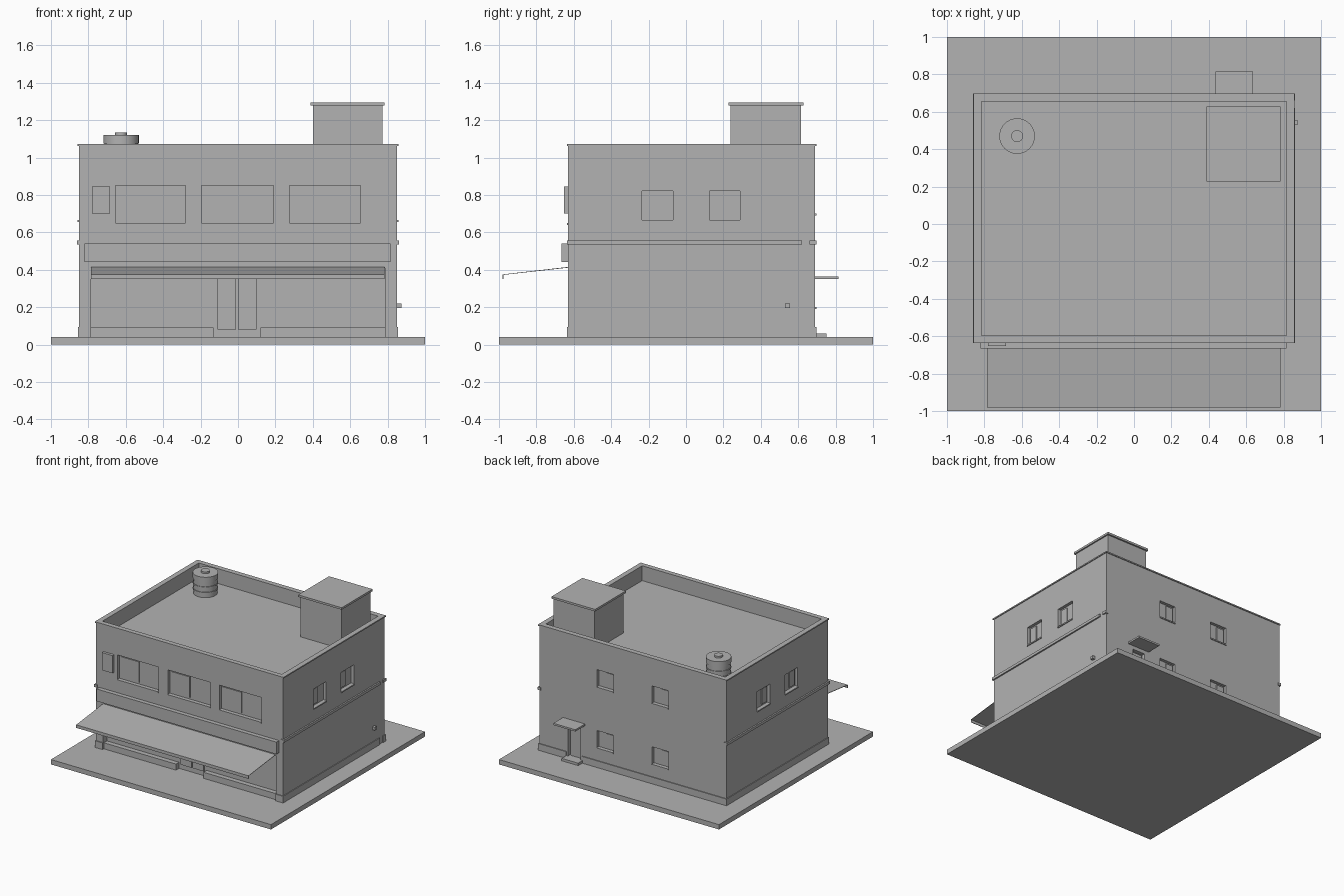
import bpy, bmesh
from mathutils import Matrix, Vector

if "Cube" in bpy.data.objects:
    bpy.data.objects.remove(bpy.data.objects["Cube"], do_unlink=True)

GREY = (0.45, 0.45, 0.45, 1)
mat = bpy.data.materials.new("plain_grey")
mat.use_nodes = True
mat.diffuse_color = GREY
mat.node_tree.nodes["Principled BSDF"].inputs["Base Color"].default_value = GREY


def boxes(name, *spans):
    """One object made of boxes, each given as (x0, x1, y0, y1, z0, z1)."""
    bm = bmesh.new()
    for x0, x1, y0, y1, z0, z1 in spans:
        centre = Vector((x0 + x1, y0 + y1, z0 + z1)) / 2
        size = Matrix.Diagonal((x1 - x0, y1 - y0, z1 - z0, 1))
        bmesh.ops.create_cube(bm, size=1, matrix=Matrix.Translation(centre) @ size)
    return finish(name, bm)


def finish(name, bm):
    mesh = bpy.data.meshes.new(name)
    bm.to_mesh(mesh)
    bm.free()
    mesh.materials.append(mat)
    obj = bpy.data.objects.new(name, mesh)
    bpy.context.collection.objects.link(obj)
    return obj


# Main dimensions
GROUND, ROOF, TOP = 0.04, 0.95, 1.07
W, FRONT, BACK = 0.85, -0.63, 0.69
DEPTH, LIP = 0.025, 0.007

# Openings: start positions along each wall
front_x = [(-0.655, -0.28), (-0.195, 0.19), (0.275, 0.655)]
side_y = [(-0.235, -0.07), (0.125, 0.29)]
back_x = [(-0.325, -0.175), (0.175, 0.325)]

cuts = [(-0.815, 0.815, FRONT + 0.035, BACK - 0.035, ROOF, TOP + 0.1),
        (-0.785, 0.785, FRONT - 0.1, FRONT + 0.05, GROUND, 0.41),
        (0.475, 0.59, BACK - 0.03, BACK + 0.1, 0.06, 0.32)]
sills, sashes = [], []
for a, b in front_x:
    cuts.append((a, b, FRONT - 0.1, FRONT + DEPTH, 0.65, 0.85))
    sills.append((a, b, FRONT - LIP, FRONT + DEPTH, 0.64, 0.65))
    sashes.append((a + 0.015, a + 0.185, FRONT + 0.017, FRONT + DEPTH, 0.665, 0.835))
for a, b in side_y:
    for s in (-1, 1):
        def span(p, q):
            return sorted((s * p, s * q))
        cuts.append((*span(W - DEPTH, W + 0.1), a, b, 0.665, 0.82))
        sills.append((*span(W - DEPTH, W + LIP), a, b, 0.655, 0.665))
        sashes.append((*span(W - DEPTH, W - 0.017), a + 0.015, a + 0.08, 0.68, 0.805))
for a, b in back_x:
    for z in (0.2, 0.7):
        cuts.append((a, b, BACK - DEPTH, BACK + 0.1, z, z + 0.14))
        sills.append((a, b, BACK - DEPTH, BACK + LIP, z - 0.01, z))
        sashes.append((a + 0.012, a + 0.075, BACK - DEPTH, BACK - 0.017, z + 0.012, z + 0.128))

# Building shell with roof well, shop front, door and window recesses
shell = boxes("building_shell", (-W, W, FRONT, BACK, GROUND, TOP))
cutter = boxes("opening_cutter", *cuts)
cutter.hide_render = True
mod = shell.modifiers.new("openings", "BOOLEAN")
mod.object = cutter
mod.solver = "EXACT"
bpy.context.view_layer.objects.active = shell
bpy.ops.object.modifier_apply(modifier=mod.name)
bpy.data.objects.remove(cutter, do_unlink=True)

boxes("ground_slab", (-1, 1, -1, 1, 0, GROUND))
boxes("window_sills", *sills)
boxes("window_sashes", *sashes)

# Parapet coping
E = W + LIP
boxes("coping", (-E, -0.815, FRONT - 0.005, BACK + LIP, TOP - 0.008, TOP + 0.002),
      (0.815, E, FRONT - 0.005, BACK + LIP, TOP - 0.008, TOP + 0.002),
      (-0.815, 0.815, FRONT - 0.005, FRONT + 0.035, TOP - 0.008, TOP + 0.002),
      (-0.815, 0.815, BACK - 0.035, BACK + LIP, TOP - 0.008, TOP + 0.002))

# Plinth and string course, with a gap near the rear of the left wall
for name, z0, z1, out in (("plinth", GROUND, 0.095, 0.006), ("string_course", 0.535, 0.557, 0.012)):
    y0, y1 = FRONT - LIP, BACK + LIP
    boxes(name, (-W - out, -W + 0.015, y0, y1, z0, z1),
          (W - 0.015, W + out, y0, 0.62, z0, z1),
          (W - 0.015, W + out, 0.66, y1, z0, z1))
boxes("front_and_back_plinth",
      (-W, -0.785, FRONT - LIP, FRONT, GROUND, 0.095),
      (0.785, W, FRONT - LIP, FRONT, GROUND, 0.095),
      (-W, 0.46, BACK, BACK + LIP, GROUND, 0.095),
      (0.605, W, BACK, BACK + LIP, GROUND, 0.095))

# Shop front
boxes("sign_board", (-0.82, 0.815, -0.665, FRONT, 0.44, 0.54))
boxes("shop_low_walls", (-0.785, -0.13, FRONT + 0.01, FRONT + 0.05, GROUND, 0.09),
      (0.12, 0.785, FRONT + 0.01, FRONT + 0.05, GROUND, 0.09))
boxes("shop_doors", (-0.11, -0.01, FRONT + 0.04, FRONT + 0.05, 0.08, 0.35),
      (0.0, 0.1, FRONT + 0.04, FRONT + 0.05, 0.08, 0.35))
boxes("wall_cabinet", (-0.78, -0.685, -0.652, FRONT, 0.70, 0.845))

# Sloping awning sheet with a hanging front edge
bm = bmesh.new()
path = [(FRONT, 0.415), (-0.98, 0.375), (-0.98, 0.35)]
rows = [[bm.verts.new((x, y, z)) for x in (-0.785, 0.782)] for y, z in path]
for a, b in zip(rows, rows[1:]):
    bm.faces.new((a[0], b[0], b[1], a[1]))
awning = finish("awning", bm)
awning.modifiers.new("thickness", "SOLIDIFY").thickness = 0.004

# Rear door
boxes("rear_canopy", (0.435, 0.635, BACK, 0.815, 0.35, 0.365))
boxes("rear_step", (0.455, 0.605, BACK, 0.75, GROUND, 0.06))
boxes("rear_door", (0.487, 0.578, BACK - 0.03, BACK - 0.022, 0.06, 0.31))
boxes("side_vent", (W, 0.873, 0.53, 0.555, 0.195, 0.22))

# Roof stair house
boxes("stair_house", (0.4, 0.772, 0.238, 0.615, ROOF, 1.28))
boxes("stair_house_cap", (0.387, 0.783, 0.228, 0.628, 1.278, 1.295))

# Roof water tank, turned from a stack of discs
bm = bmesh.new()
for r, z0, z1 in ((0.09, ROOF, 1.12), (0.095, 0.985, 0.995), (0.095, 1.03, 1.04),
                  (0.095, 1.075, 1.12), (0.032, 1.12, 1.135)):
    bmesh.ops.create_cone(bm, cap_ends=True, segments=32, radius1=r, radius2=r, depth=z1 - z0,
                          matrix=Matrix.Translation((-0.625, 0.47, (z0 + z1) / 2)))
tank = finish("water_tank", bm)
bpy.ops.object.select_all(action="DESELECT")
tank.select_set(True)
bpy.context.view_layer.objects.active = tank
bpy.ops.object.shade_smooth_by_angle()
